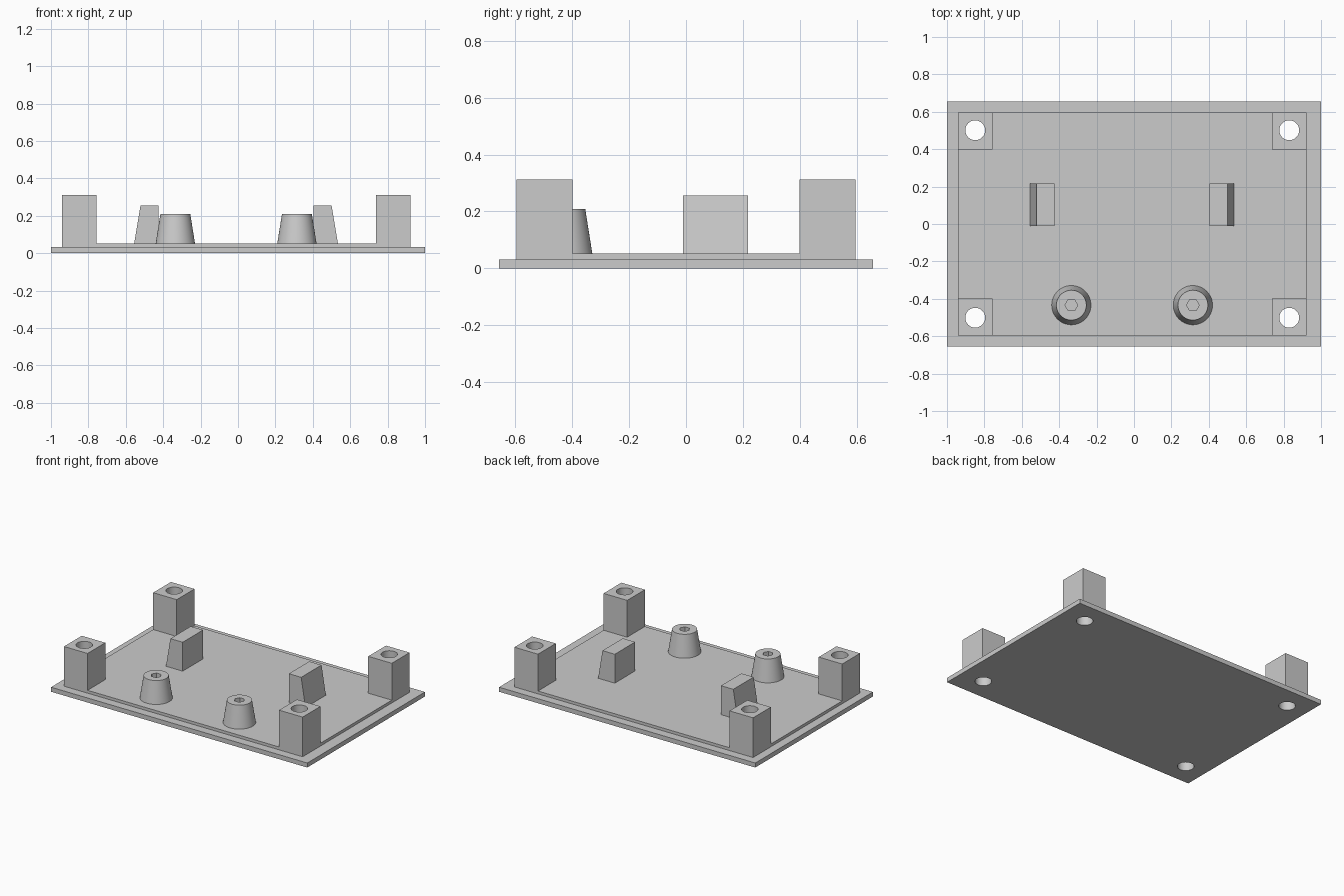
import bpy
import bmesh
import math
from mathutils import Matrix

cube = bpy.data.objects.get("Cube")
if cube:
    bpy.data.objects.remove(cube, do_unlink=True)

grey = bpy.data.materials.new("plain_grey")
grey.use_nodes = True
grey.diffuse_color = (0.6, 0.6, 0.6, 1)
grey.node_tree.nodes["Principled BSDF"].inputs["Base Color"].default_value = (0.6, 0.6, 0.6, 1)

# Heights of the stacked levels
PLATE_TOP, STEP_TOP = 0.032, 0.052
POST_TOP, CLIP_TOP, PEG_TOP = 0.312, 0.256, 0.209
STEP_X, STEP_Y = (-0.941, 0.922), 0.596
POST_X, POST_Y, POST_SIZE = (-0.849, 0.83), 0.497, (0.184, 0.198)
HOLES = [(x, y) for x in POST_X for y in (-0.501, 0.501)]
PEGS = [(-0.335, -0.434), (0.315, -0.434)]


def finish(name, bm):
    mesh = bpy.data.meshes.new(name)
    bmesh.ops.recalc_face_normals(bm, faces=bm.faces)
    bm.to_mesh(mesh)
    bm.free()
    mesh.materials.append(grey)
    obj = bpy.data.objects.new(name, mesh)
    bpy.context.collection.objects.link(obj)
    return obj


def prism(name, outline, axis_start, axis_end, axis="z"):
    """Extrude an outline along z, or an x-z outline along y."""
    bm = bmesh.new()
    place = (lambda a, b, t: (a, b, t)) if axis == "z" else (lambda a, b, t: (a, t, b))
    ends = [[bm.verts.new(place(a, b, t)) for a, b in outline] for t in (axis_start, axis_end)]
    bm.faces.new(ends[0])
    bm.faces.new(ends[1])
    for i in range(len(outline)):
        j = (i + 1) % len(outline)
        bm.faces.new((ends[0][i], ends[0][j], ends[1][j], ends[1][i]))
    return finish(name, bm)


def block(name, x0, x1, y0, y1, z0, z1):
    return prism(name, [(x0, y0), (x1, y0), (x1, y1), (x0, y1)], z0, z1)


def rounds(name, centres, r0, r1, z0, z1, sides):
    bm = bmesh.new()
    for x, y in centres:
        spot = Matrix.Translation((x, y, (z0 + z1) / 2)) @ Matrix.Rotation(math.pi / 2, 4, "Z")
        bmesh.ops.create_cone(bm, cap_ends=True, segments=sides, radius1=r0,
                              radius2=r1, depth=z1 - z0, matrix=spot)
    return finish(name, bm)


def cut(obj, cutter):
    mod = obj.modifiers.new("hole", "BOOLEAN")
    mod.operation = "DIFFERENCE"
    mod.solver = "EXACT"
    mod.object = cutter
    cutter.hide_render = True
    bpy.context.view_layer.update()
    mesh = bpy.data.meshes.new_from_object(obj.evaluated_get(bpy.context.evaluated_depsgraph_get()))
    obj.modifiers.clear()
    obj.data = mesh


# Base plate with a raised step
drilled = [
    block("base_plate", -1, 1, -0.656, 0.656, 0, PLATE_TOP),
    block("raised_step", *STEP_X, -STEP_Y, STEP_Y, PLATE_TOP, STEP_TOP),
]

# Square corner posts
w, d = POST_SIZE[0] / 2, POST_SIZE[1] / 2
for side, x in zip(("right", "left"), POST_X):
    for end, y in (("front", -POST_Y), ("back", POST_Y)):
        drilled.append(block(f"{end}_{side}_post", x - w, x + w, y - d, y + d, STEP_TOP, POST_TOP))

# Screw holes through posts and plate
drill = rounds("screw_hole_cutter", HOLES, 0.053, 0.053, -0.1, 0.5, 48)
for part in drilled:
    cut(part, drill)

# Tapered pegs with hexagonal sockets
sockets = rounds("socket_cutter", PEGS, 0.034, 0.034, STEP_TOP + 0.002, 0.4, 6)
pegs = []
for side, spot in zip(("right", "left"), PEGS):
    peg = rounds(f"{side}_peg", [spot], 0.105, 0.08, STEP_TOP, PEG_TOP, 64)
    cut(peg, sockets)
    pegs.append(peg)

# Wedge-shaped clips, sloping on their outer sides
for side, inner, top, foot in (("right", -0.425, -0.521, -0.555), ("left", 0.404, 0.5, 0.534)):
    prism(f"{side}_clip", [(inner, STEP_TOP), (foot, STEP_TOP), (top, CLIP_TOP), (inner, CLIP_TOP)],
          -0.01, 0.217, "y")

for cutter in (drill, sockets):
    bpy.data.objects.remove(cutter, do_unlink=True)

# Smooth the round walls, keep edges sharp
bpy.ops.object.select_all(action="DESELECT")
for part in drilled + pegs:
    part.select_set(True)
    bpy.context.view_layer.objects.active = part
bpy.ops.object.shade_smooth_by_angle(angle=math.radians(30))
